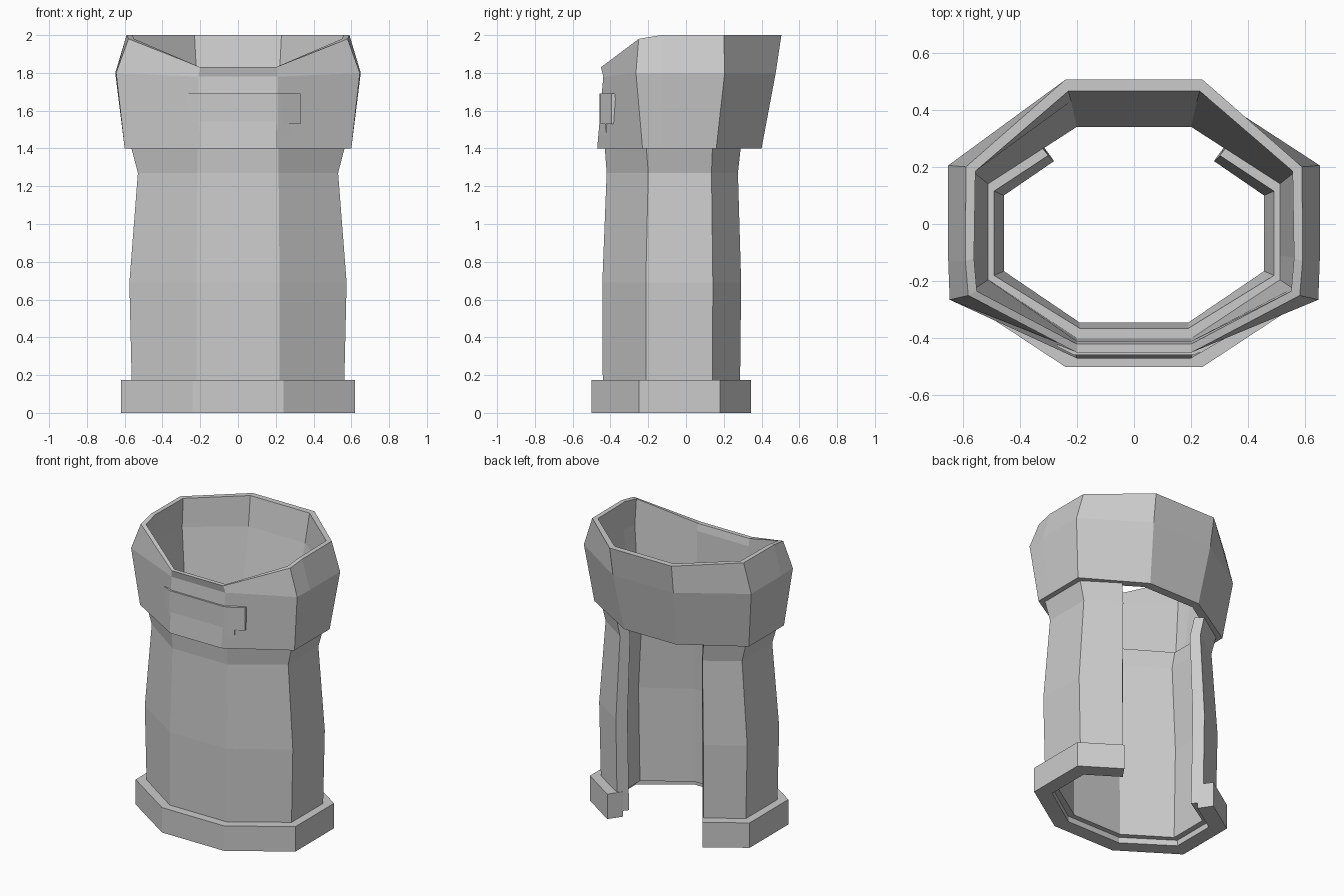
import bpy, bmesh

if "Cube" in bpy.data.objects:
    bpy.data.objects.remove(bpy.data.objects["Cube"])


def skin(name, half, closed):
    """Skin mirrored wall sections; each station is a closed loop of 3D points."""
    stations = half + [[(-x, y, z) for x, y, z in s] for s in reversed(half)]
    bm = bmesh.new()
    rows = [[bm.verts.new(p) for p in s] for s in stations]
    n, m = len(rows), len(rows[0])
    for i in range(n if closed else n - 1):
        a, b = rows[i], rows[(i + 1) % n]
        for j in range(m):
            k = (j + 1) % m
            bm.faces.new((a[j], a[k], b[k], b[j]))
    if not closed:
        bm.faces.new(rows[0])
        bm.faces.new(rows[-1])
    bmesh.ops.recalc_face_normals(bm, faces=bm.faces)
    me = bpy.data.meshes.new(name)
    bm.to_mesh(me)
    bm.free()
    ob = bpy.data.objects.new(name, me)
    bpy.context.collection.objects.link(ob)
    return ob


def wall(outer, inner):
    """Turn outer and inner rings {z: plan points} into wall sections."""
    count = len(outer[0][1])
    return [[(*pts[i], z) for z, pts in outer] +
            [(*pts[i], z) for z, pts in reversed(inner)] for i in range(count)]


# Base ring, open at the back
base_out = [(.37, .345), (.62, .18), (.62, -.25), (.24, -.50)]
base_in = [(.31, .258), (.52, .12), (.52, -.19), (.21, -.40)]
skin("base_ring", wall([(0, base_out), (.175, base_out)],
                       [(0, base_in), (.175, base_in)]), False)

# Waisted shaft, open at the back
low = [(.335, .285), (.56, .14), (.56, -.21), (.22, -.44)]
mid = [(.34, .292), (.575, .142), (.575, -.213), (.22, -.443)]
waist = [(.32, .275), (.53, .135), (.53, -.20), (.215, -.42)]
flare = [(.34, .29), (.565, .14), (.565, -.21), (.215, -.43)]
low_in = [(.285, .225), (.48, .105), (.48, -.175), (.19, -.365)]
mid_in = [(.29, .235), (.495, .11), (.495, -.18), (.19, -.37)]
waist_in = [(.28, .22), (.455, .10), (.455, -.165), (.19, -.345)]
flare_in = [(.30, .24), (.49, .115), (.49, -.18), (.19, -.365)]
skin("shaft", wall([(.04, low), (.69, mid), (1.27, waist), (1.405, flare)],
                   [(.04, low_in), (.69, mid_in), (1.27, waist_in), (1.405, flare_in)]), False)

# Collar: closed octagon with a dipped front rim
c_low = [(.20, .40), (.60, .16), (.60, -.12), (.60, -.23), (.20, -.47)]
c_mid = [(.235, .475), (.65, .205), (.65, -.13), (.645, -.265), (.21, -.438)]
c_top = [(.24, .505), (.588, .20), (.59, -.13), (.58, -.25), (.20, -.45)]
i_low = [(.20, .34), (.51, .14), (.51, -.11), (.51, -.195), (.20, -.40)]
i_mid = [(.22, .43), (.56, .18), (.57, -.12), (.555, -.225), (.20, -.41)]
i_top = [(.23, .465), (.555, .185), (.56, -.12), (.55, -.235), (.20, -.42)]
rim_z = [2.0, 2.0, 2.0, 1.98, 1.83]
collar = []
for i, z in enumerate(rim_z):
    mz = 1.8 if i < 4 else 1.78
    collar.append([(*c_low[i], 1.4), (*c_mid[i], mz), (*c_top[i], z),
                   (*i_top[i], z), (*i_mid[i], mz), (*i_low[i], 1.4)])
skin("collar", collar, True)


# Raised front fold: wedge sections tapering down into the collar
def wedge(x, y, z0, z1, depth, back):
    return [(x, y, z0), (x, y - depth, z1), (x, y + back, z1), (x, y + back, z0)]


skin("front_fold", [wedge(.27, -.424, 1.45, 1.69, .004, .02),
                    wedge(.21, -.458, 1.45, 1.69, 0, .03)], False)


# Small tab on one side of the fold
bm = bmesh.new()
tab = [(.23, -.453), (.33, -.394), (.33, -.36), (.23, -.42)]
lo = [bm.verts.new((x, y, 1.53)) for x, y in tab]
hi = [bm.verts.new((x, y, 1.69)) for x, y in tab]
bm.faces.new(lo)
bm.faces.new(hi)
for i in range(4):
    k = (i + 1) % 4
    bm.faces.new((lo[i], lo[k], hi[k], hi[i]))
bmesh.ops.recalc_face_normals(bm, faces=bm.faces)
me = bpy.data.meshes.new("front_tab")
bm.to_mesh(me)
bm.free()
bpy.context.collection.objects.link(bpy.data.objects.new("front_tab", me))
